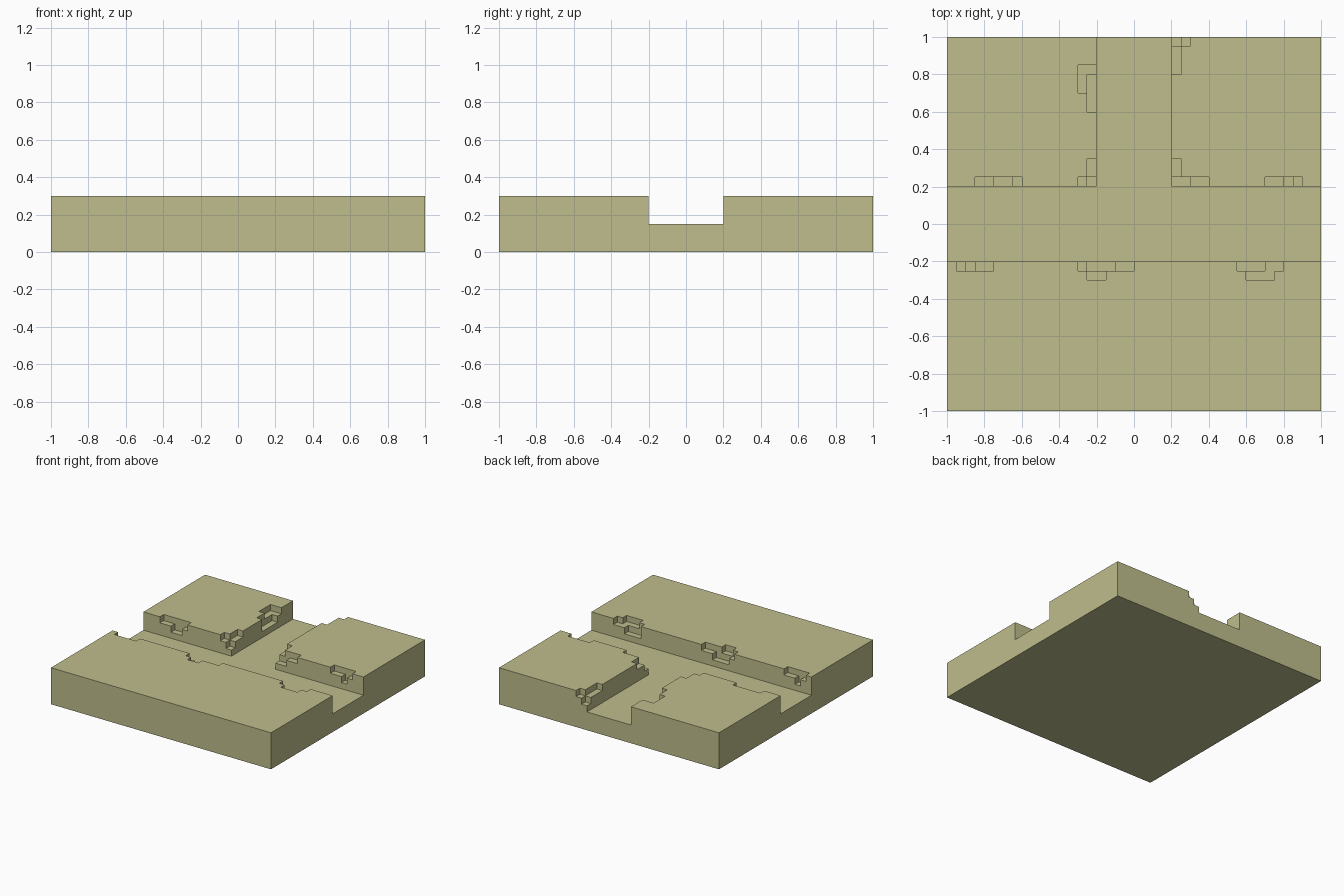
import bpy, bmesh

cube = bpy.data.objects.get("Cube")
if cube:
    bpy.data.objects.remove(cube, do_unlink=True)

# One sandy olive colour
mat = bpy.data.materials.new("sandy_olive")
colour = (0.52, 0.51, 0.265, 1)
mat.diffuse_color = colour
mat.use_nodes = True
mat.node_tree.nodes["Principled BSDF"].inputs["Base Color"].default_value = colour

STEP = 0.05      # size of one block
N = 40           # blocks along each side
TOP, FLOOR = 6, 3  # heights in blocks: banks and channel floor

height = [[TOP] * N for _ in range(N)]


def dig(x0, x1, y0, y1, level):
    """Lower a rectangle of the ground to the given level."""
    cell = lambda v: round((v + 1) / STEP)
    for i in range(cell(x0), cell(x1)):
        for j in range(cell(y0), cell(y1)):
            height[i][j] = min(height[i][j], level)


# T-shaped channel
dig(-1, 1, -0.2, 0.2, FLOOR)
dig(-0.2, 0.2, 0.2, 1, FLOOR)

# Chipped edges one block deep
for chip in [
    (-0.85, -0.60, 0.20, 0.25),                              # back right bank, front wall
    (-0.30, -0.20, 0.70, 0.85),                              # back right bank, side wall
    (-0.30, -0.20, 0.20, 0.25), (-0.25, -0.20, 0.20, 0.35),  # back right bank, corner
    (0.20, 0.40, 0.20, 0.25), (0.20, 0.25, 0.20, 0.35),      # back left bank, corner
    (0.70, 0.90, 0.20, 0.25),                                # back left bank, front wall
    (0.20, 0.25, 0.80, 1.00), (0.20, 0.30, 0.95, 1.00),      # back left bank, rear corner
    (-0.95, -0.75, -0.25, -0.20),                            # front bank
    (-0.30, 0.00, -0.25, -0.20), (-0.25, -0.15, -0.30, -0.25),
    (0.55, 0.80, -0.25, -0.20), (0.60, 0.75, -0.30, -0.25),
]:
    dig(*chip, TOP - 1)

# Deeper chips two blocks deep
for chip in [
    (-0.75, -0.65, 0.20, 0.25),
    (-0.25, -0.20, 0.60, 0.80),
    (-0.25, -0.20, 0.20, 0.25),
    (0.20, 0.30, 0.20, 0.25),
    (0.80, 0.85, 0.20, 0.25),
    (0.20, 0.25, 0.95, 1.00),
    (-0.90, -0.85, -0.25, -0.20),
    (-0.25, -0.10, -0.25, -0.20),
    (0.55, 0.70, -0.25, -0.20),
]:
    dig(*chip, TOP - 2)


def level(i, j):
    return height[i][j] if 0 <= i < N and 0 <= j < N else 0


# Skin the blocks, sharing corners
bm = bmesh.new()
corners = {}


def quad(*points):
    verts = []
    for p in points:
        if p not in corners:
            corners[p] = bm.verts.new((p[0] * STEP - 1, p[1] * STEP - 1, p[2] * STEP))
        verts.append(corners[p])
    bm.faces.new(verts)


for i in range(N):
    for j in range(N):
        ring = [(i, j), (i + 1, j), (i + 1, j + 1), (i, j + 1)]
        h = height[i][j]
        quad(*[(x, y, h) for x, y in ring])
        quad(*[(x, y, 0) for x, y in reversed(ring)])
        # Walls down to any lower neighbour
        for k, (di, dj) in enumerate([(0, -1), (1, 0), (0, 1), (-1, 0)]):
            a, b = ring[k], ring[(k + 1) % 4]
            for z in range(level(i + di, j + dj), h):
                quad((*a, z), (*b, z), (*b, z + 1), (*a, z + 1))

# Merge coplanar faces into clean flat ones
bmesh.ops.dissolve_limit(bm, angle_limit=0.01, verts=bm.verts[:], edges=bm.edges[:])

mesh = bpy.data.meshes.new("ground_with_channel")
bm.to_mesh(mesh)
bm.free()
mesh.materials.append(mat)
ground = bpy.data.objects.new("ground_with_channel", mesh)
bpy.context.collection.objects.link(ground)
